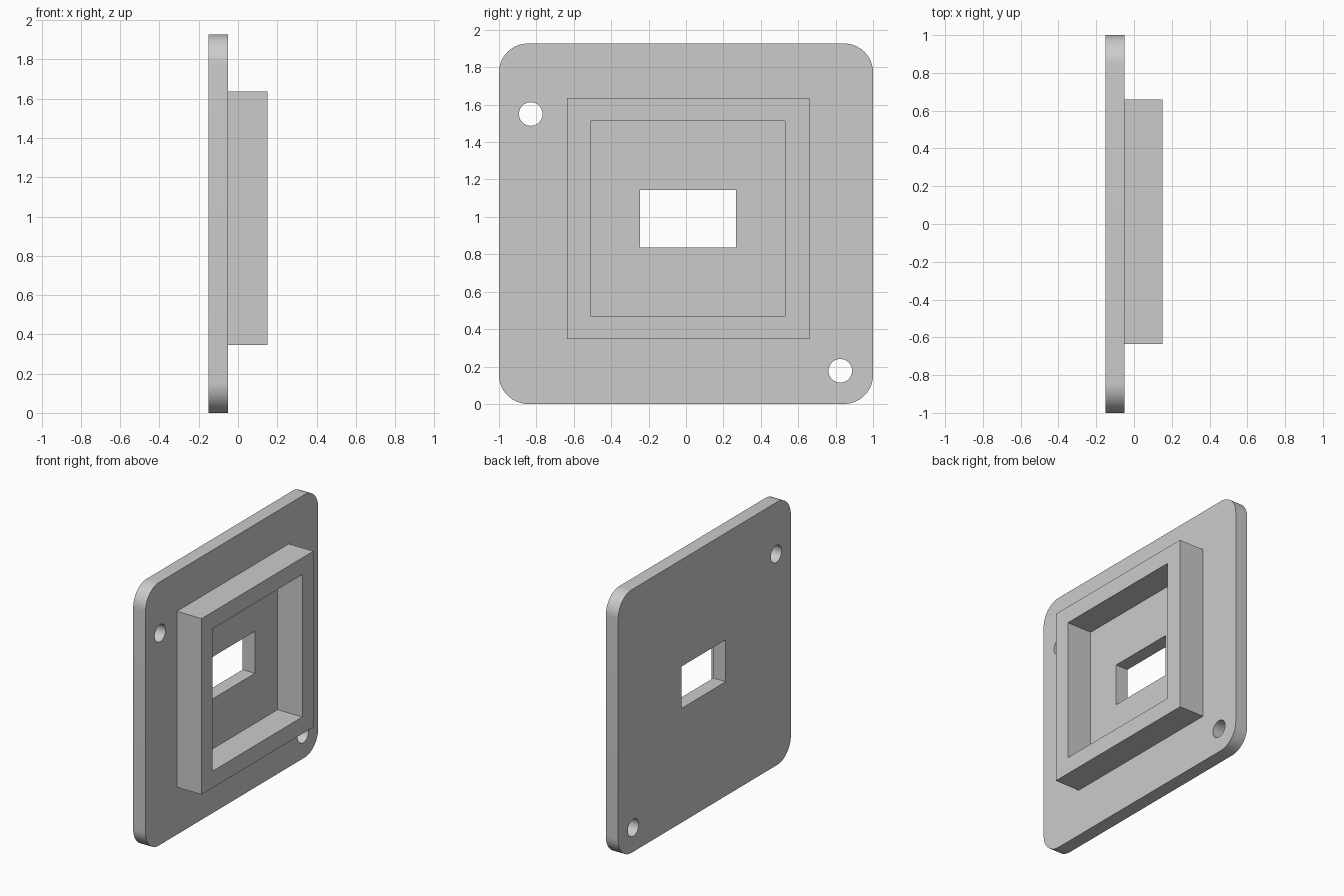
import bpy, bmesh
from math import cos, sin, pi, radians
from mathutils import Matrix

cube = bpy.data.objects.get("Cube")
if cube:
    bpy.data.objects.remove(cube, do_unlink=True)

grey = bpy.data.materials.new("light_grey")
grey.use_nodes = True
colour = (0.6, 0.6, 0.6, 1)
grey.diffuse_color = colour
grey.node_tree.nodes["Principled BSDF"].inputs["Base Color"].default_value = colour

# Outlines are drawn in (y, z) and extruded along x
TO_WORLD = Matrix(((0, 0, 1, 0), (1, 0, 0, 0), (0, 1, 0, 0), (0, 0, 0, 1)))


def arc(cy, cz, r, start, sweep, steps):
    angles = [start + sweep * i / steps for i in range(steps + 1)]
    return [(cy + r * cos(a), cz + r * sin(a)) for a in angles]


def circle(cy, cz, r, steps=48):
    return arc(cy, cz, r, 0, 2 * pi, steps)[:-1]


def rect(y0, y1, z0, z1):
    return [(y0, z0), (y1, z0), (y1, z1), (y0, z1)]


def rounded_rect(y0, y1, z0, z1, r):
    centres = [(y1 - r, z1 - r), (y0 + r, z1 - r), (y0 + r, z0 + r), (y1 - r, z0 + r)]
    return [p for i, c in enumerate(centres) for p in arc(*c, r, i * pi / 2, pi / 2, 16)]


def extruded(name, outlines, x0, x1):
    """Fill the first outline, leave the others open, and extrude from x0 to x1."""
    curve = bpy.data.curves.new(name, "CURVE")
    curve.dimensions = "2D"
    curve.fill_mode = "BOTH"
    curve.extrude = (x1 - x0) / 2
    for points in outlines:
        spline = curve.splines.new("POLY")
        spline.points.add(len(points) - 1)
        for p, (y, z) in zip(spline.points, points):
            p.co = (y, z, 0, 1)
        spline.use_cyclic_u = True
    helper = bpy.data.objects.new(name + "_outline", curve)
    bpy.context.collection.objects.link(helper)
    bpy.context.view_layer.update()
    mesh = bpy.data.meshes.new_from_object(
        helper.evaluated_get(bpy.context.evaluated_depsgraph_get()))
    bpy.data.objects.remove(helper, do_unlink=True)
    bpy.data.curves.remove(curve)

    bm = bmesh.new()
    bm.from_mesh(mesh)
    bmesh.ops.transform(bm, verts=bm.verts,
                        matrix=Matrix.Translation(((x0 + x1) / 2, 0, 0)) @ TO_WORLD)
    bmesh.ops.remove_doubles(bm, verts=bm.verts, dist=1e-5)
    bmesh.ops.recalc_face_normals(bm, faces=bm.faces)
    bm.to_mesh(mesh)
    bm.free()
    mesh.name = name
    mesh.materials.clear()
    mesh.materials.append(grey)
    obj = bpy.data.objects.new(name, mesh)
    bpy.context.collection.objects.link(obj)
    bpy.ops.object.select_all(action="DESELECT")
    obj.select_set(True)
    bpy.context.view_layer.objects.active = obj
    bpy.ops.object.shade_smooth_by_angle(angle=radians(30))
    return obj


# Rounded plate with a central window and two screw holes
extruded("mounting_plate", [
    rounded_rect(-1, 1, 0, 1.927, 0.155),
    rect(-0.246, 0.268, 0.837, 1.144),
    circle(-0.83, 1.55, 0.063),
    circle(0.825, 0.177, 0.063),
], -0.15, -0.05)

# Raised square frame around the window
extruded("raised_frame", [
    rect(-0.636, 0.659, 0.347, 1.636),
    rect(-0.51, 0.53, 0.47, 1.513),
], -0.05, 0.15)
